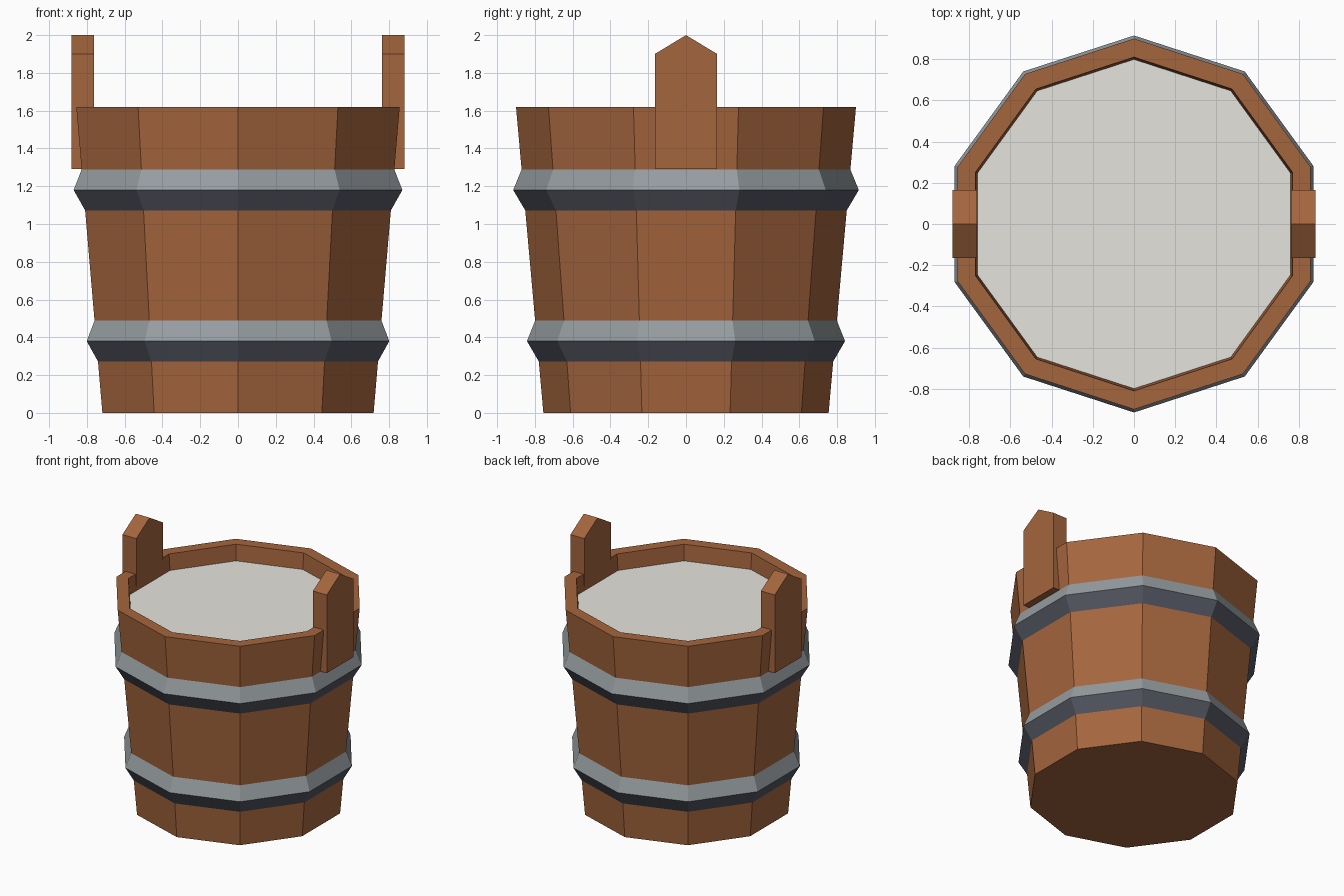
import bpy, bmesh, math

if "Cube" in bpy.data.objects:
    bpy.data.objects.remove(bpy.data.objects["Cube"])

SIDES = 10


def srgb(r, g, b):
    f = lambda c: c / 12.92 if c <= 0.04045 else ((c + 0.055) / 1.055) ** 2.4
    return tuple(f(v / 255) for v in (r, g, b)) + (1.0,)


def material(name, rgb):
    m = bpy.data.materials.new(name)
    m.diffuse_color = srgb(*rgb)
    m.use_nodes = True
    m.node_tree.nodes["Principled BSDF"].inputs["Base Color"].default_value = m.diffuse_color
    return m


wood = material("brown_wood", (164, 101, 61))
light_metal = material("light_grey_metal", (150, 157, 160))
dark_metal = material("dark_grey_metal", (84, 87, 98))
liquid = material("pale_liquid", (230, 228, 222))


def finish(bm, name, mats):
    bmesh.ops.recalc_face_normals(bm, faces=bm.faces)
    mesh = bpy.data.meshes.new(name)
    for m in mats:
        mesh.materials.append(m)
    bm.to_mesh(mesh)
    bm.free()
    obj = bpy.data.objects.new(name, mesh)
    bpy.context.collection.objects.link(obj)
    return obj


def ring(bm, r, z):
    """Decagon of vertices with a corner on the y axis."""
    angles = [math.pi / 2 + 2 * math.pi * i / SIDES for i in range(SIDES)]
    return [bm.verts.new((r * math.cos(a), r * math.sin(a), z)) for a in angles]


def bridge(bm, a, b, mat=0):
    for i in range(SIDES):
        j = (i + 1) % SIDES
        bm.faces.new((a[i], a[j], b[j], b[i])).material_index = mat


def wall(z):
    return 0.755 + 0.145 * z / 1.62


# Tapered wooden tub with a recessed inside
bm = bmesh.new()
rings = [ring(bm, r, z) for r, z in
         ((0.755, 0), (0.90, 1.62), (0.81, 1.62), (0.797, 1.47))]
for a, b in zip(rings, rings[1:]):
    bridge(bm, a, b)
bm.faces.new(rings[0])
bm.faces.new(rings[-1])
finish(bm, "tub", [wood])

# Liquid surface inside the tub
bm = bmesh.new()
face = bm.faces.new(ring(bm, 0.799, 1.495))
obj = finish(bm, "liquid_surface", [liquid])
if obj.data.polygons[0].normal.z < 0:
    obj.data.flip_normals()

# Two ridged metal hoops: light upper slope, dark lower slope
for name, z, r in (("lower_hoop", 0.38, 0.842), ("upper_hoop", 1.18, 0.915)):
    bm = bmesh.new()
    low = ring(bm, wall(z - 0.11) - 0.001, z - 0.11)
    mid = ring(bm, r, z)
    top = ring(bm, wall(z + 0.11) - 0.001, z + 0.11)
    bridge(bm, low, mid, 1)
    bridge(bm, mid, top, 0)
    bridge(bm, top, low, 0)   # hidden inner side
    finish(bm, name, [light_metal, dark_metal])

# Pointed handle boards on the left and right
profile = [(-0.165, 1.29), (0.165, 1.29), (0.165, 1.90), (0, 2.0), (-0.165, 1.90)]
for name, s in (("left_handle", -1), ("right_handle", 1)):
    bm = bmesh.new()
    inner = [bm.verts.new((s * 0.763, y, z)) for y, z in profile]
    outer = [bm.verts.new((s * 0.882, y, z)) for y, z in profile]
    bm.faces.new(inner)
    bm.faces.new(outer)
    for i in range(5):
        j = (i + 1) % 5
        bm.faces.new((inner[i], inner[j], outer[j], outer[i]))
    finish(bm, name, [wood])
